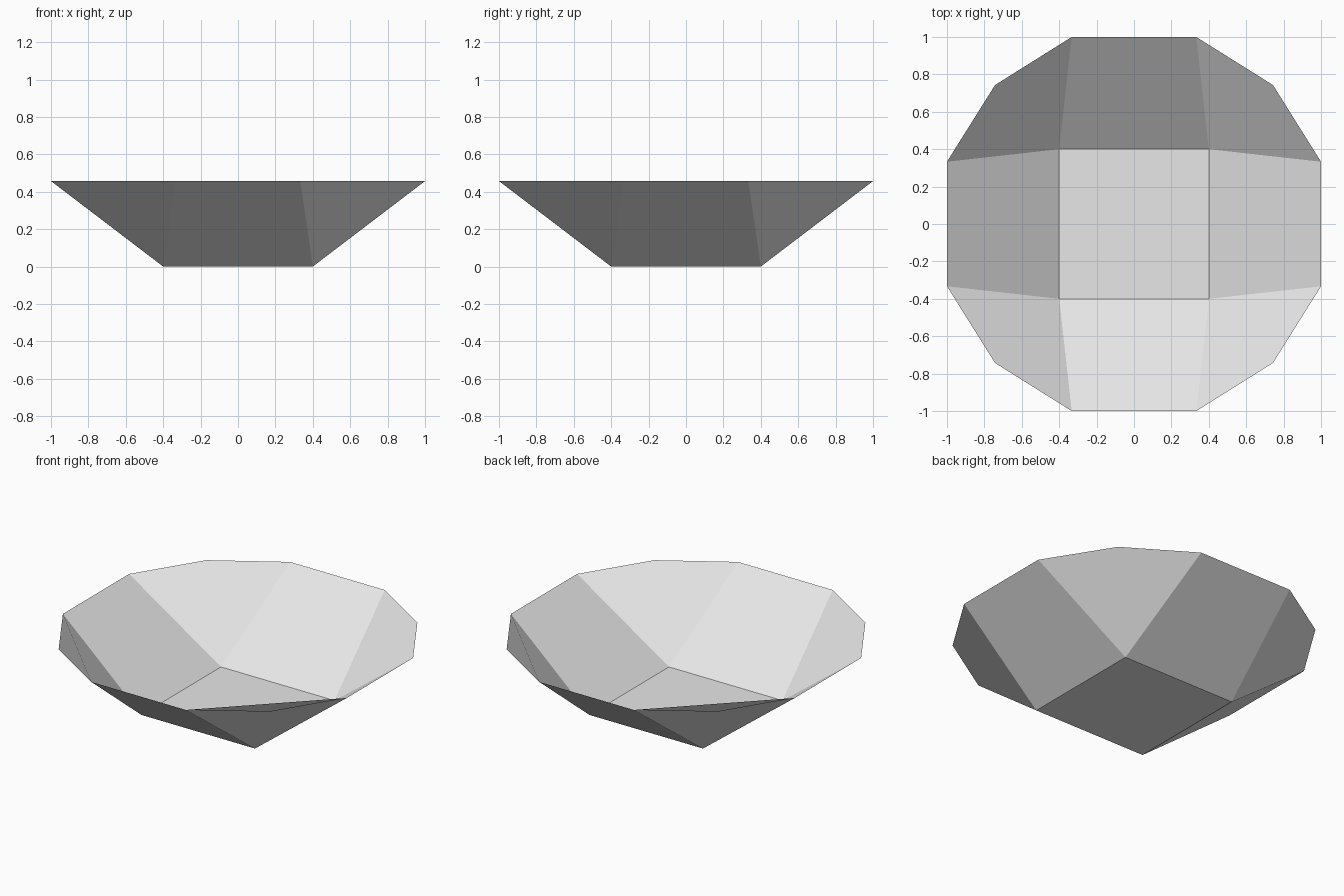
import bpy
import bmesh
from math import pi
from mathutils import Matrix, Vector

cube = bpy.data.objects.get("Cube")
if cube:
    bpy.data.objects.remove(cube, do_unlink=True)

BASE = 0.4      # half width of the square floor
FLAT = 0.333    # half width of each straight rim section
BEVEL = 0.743   # rim corner point, on the diagonal
HEIGHT = 0.457

# Plain grey material
grey = bpy.data.materials.new("light_grey")
grey.use_nodes = True
colour = (0.8, 0.8, 0.8, 1)
grey.diffuse_color = colour
grey.node_tree.nodes["Principled BSDF"].inputs["Base Color"].default_value = colour

# Quarter outline, turned four times around z
bm = bmesh.new()
floor, rim = [], []
for i in range(4):
    turn = Matrix.Rotation(i * pi / 2, 3, 'Z')
    floor.append(bm.verts.new(turn @ Vector((BASE, BASE, 0))))
    rim.append([bm.verts.new(turn @ Vector((x, y, HEIGHT)))
                for x, y in ((1, FLAT), (BEVEL, BEVEL), (FLAT, 1))])

# Square floor, facing down
bm.faces.new(floor[::-1])

# Corner panel, then the straight side panel next to it, facing outward
for i in range(4):
    j = (i + 1) % 4
    start, corner, end = rim[i]
    bm.faces.new((end, corner, start, floor[i]))
    bm.faces.new((floor[i], floor[j], rim[j][0], end))

mesh = bpy.data.meshes.new("faceted_bowl")
bm.to_mesh(mesh)
bm.free()
mesh.materials.append(grey)
bowl = bpy.data.objects.new("faceted_bowl", mesh)
bpy.context.collection.objects.link(bowl)
